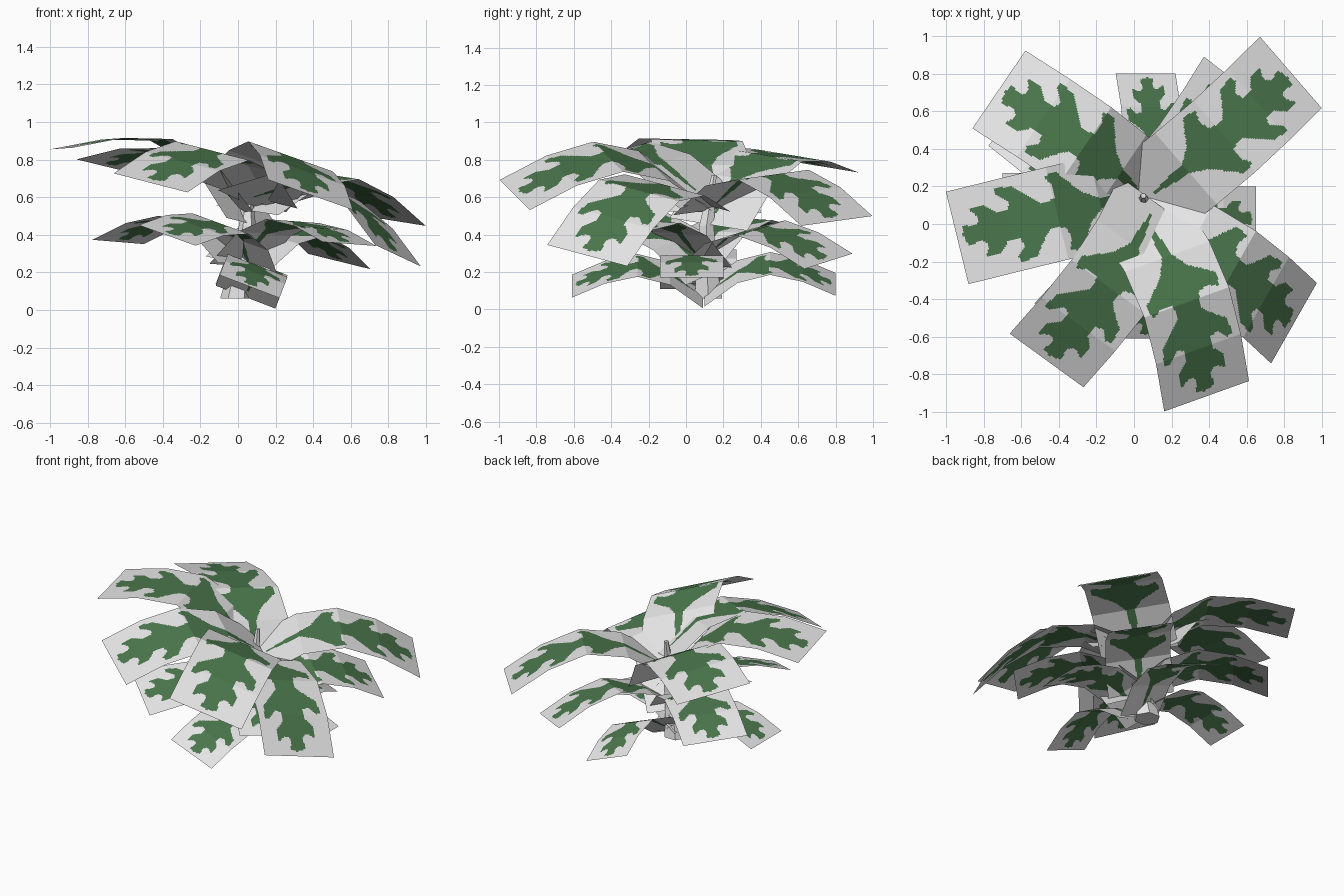
import bpy, bmesh, math
from mathutils import Matrix, Vector

if "Cube" in bpy.data.objects:
    bpy.data.objects.remove(bpy.data.objects["Cube"])

def material(name, col):
    m = bpy.data.materials.new(name)
    m.diffuse_color = (*col, 1)
    m.use_nodes = True
    m.node_tree.nodes["Principled BSDF"].inputs["Base Color"].default_value = m.diffuse_color
    return m

GREY = material("pale_grey", (0.8, 0.8, 0.8))
GREEN = material("leaf_green", (0.07, 0.185, 0.073))

# arched side profile of one card (along, up), for unit length
PROFILE = [(0, 0), (.25, .19), (.5, .257), (.75, .2), (1, .086)]
HALF_WIDTH = .243

# half of the lobed leaf outline painted on the card (along, across)
OUTLINE = [(.04, 0), (.15, .02), (.25, .03), (.33, .08), (.39, .16), (.43, .21),
           (.50, .20), (.47, .14), (.48, .08), (.55, .065), (.60, .11), (.67, .19),
           (.75, .20), (.76, .17), (.71, .12), (.72, .08), (.78, .08), (.83, .13),
           (.90, .13), (.87, .07), (.89, .045), (.96, .05), (.97, 0)]

def in_leaf(u, v):
    # slight slant so that the two sides differ
    u, v = u + .12 * v, abs(v)
    inside = False
    for i, (u1, v1) in enumerate(OUTLINE):
        u0, v0 = OUTLINE[i - 1]
        if (v1 > v) != (v0 > v) and u < (u0 - u1) * (v - v1) / (v0 - v1) + u1:
            inside = not inside
    return inside

def height(u):
    i = min(int(u * 4), 3)
    (a, za), (b, zb) = PROFILE[i], PROFILE[i + 1]
    return za + (zb - za) * (u - a) / (b - a)

def leaf_card(name, base, size, yaw, pitch, roll, nu=112, nv=56):
    r = math.radians
    rot = (Matrix.Rotation(r(yaw), 4, 'Z') @ Matrix.Rotation(r(-pitch), 4, 'Y')
           @ Matrix.Rotation(r(roll), 4, 'X'))
    mat = Matrix.Translation(base) @ rot @ Matrix.Scale(size, 4)
    bm = bmesh.new()
    us = [i / nu for i in range(nu + 1)]
    vs = [HALF_WIDTH * (2 * j / nv - 1) for j in range(nv + 1)]
    grid = [[bm.verts.new(mat @ Vector((u, v, height(u)))) for v in vs] for u in us]
    for i in range(nu):
        for j in range(nv):
            f = bm.faces.new((grid[i][j], grid[i + 1][j], grid[i + 1][j + 1], grid[i][j + 1]))
            f.material_index = int(in_leaf((us[i] + us[i + 1]) / 2, (vs[j] + vs[j + 1]) / 2))
    me = bpy.data.meshes.new(name)
    bm.to_mesh(me)
    bm.free()
    me.materials.append(GREY)
    me.materials.append(GREEN)
    ob = bpy.data.objects.new(name, me)
    bpy.context.collection.objects.link(ob)

# base point, size, yaw, pitch, roll
LEAVES = {
    # upper tier
    "upper_leaf_left": ((.02, .155, .52), 1.04, 193.5, 14, 1),
    "upper_leaf_back_left": ((.08, .12, .455), 1.04, 144, 12.5, 8),
    "upper_leaf_back_right": ((.05, .12, .53), 1.04, 41.7, -8, 6),
    "upper_leaf_front": ((.03, .065, .60), 1.04, -71.6, -4, -18.6),
    "upper_leaf_right": ((.015, .025, .58), 1.04, -34.7, -21, -14),
    "upper_leaf_front_left": ((.12, .11, .59), 1.02, 234, 0, -11.8),
    # middle tier
    "middle_leaf_back_right": ((-.005, .065, .245), .88, 53, -4, 11),
    "middle_leaf_back_left": ((.03, .015, .24), .88, 140, 3, 3),
    "middle_leaf_front_left": ((.08, .12, .185), .83, 234, 10, -16),
    "middle_leaf_front_right": ((-.01, .10, .235), .84, -44, 3, -3),
    # lower tier
    "lower_leaf_front": ((.04, .09, .068), .7, -90, 0, -21),
    "lower_leaf_back": ((.04, .10, .078), .7, 90, 0, 21),
    "lower_leaf_left": ((0, .10, .14), .7, 180, 0, 0),
    "lower_leaf_right": ((-.05, .03, .11), .7, 0, 0, 0),
}
for name, args in LEAVES.items():
    leaf_card(name, *args)

# six-sided tapering, slightly bent stem
bm = bmesh.new()
rings = []
for x, y, z, rad in [(-.01, .12, .06, .085), (.02, .11, .25, .06),
                     (.05, .11, .45, .045), (.05, .15, .72, .015)]:
    rings.append([bm.verts.new((x + rad * math.cos(k * math.pi / 3),
                                y + rad * math.sin(k * math.pi / 3), z)) for k in range(6)])
for a, b in zip(rings, rings[1:]):
    for k in range(6):
        bm.faces.new((a[k], a[(k + 1) % 6], b[(k + 1) % 6], b[k]))
bm.faces.new(rings[0][::-1])
bm.faces.new(rings[-1])
me = bpy.data.meshes.new("stem")
bm.to_mesh(me)
bm.free()
me.materials.append(GREY)
bpy.context.collection.objects.link(bpy.data.objects.new("stem", me))
